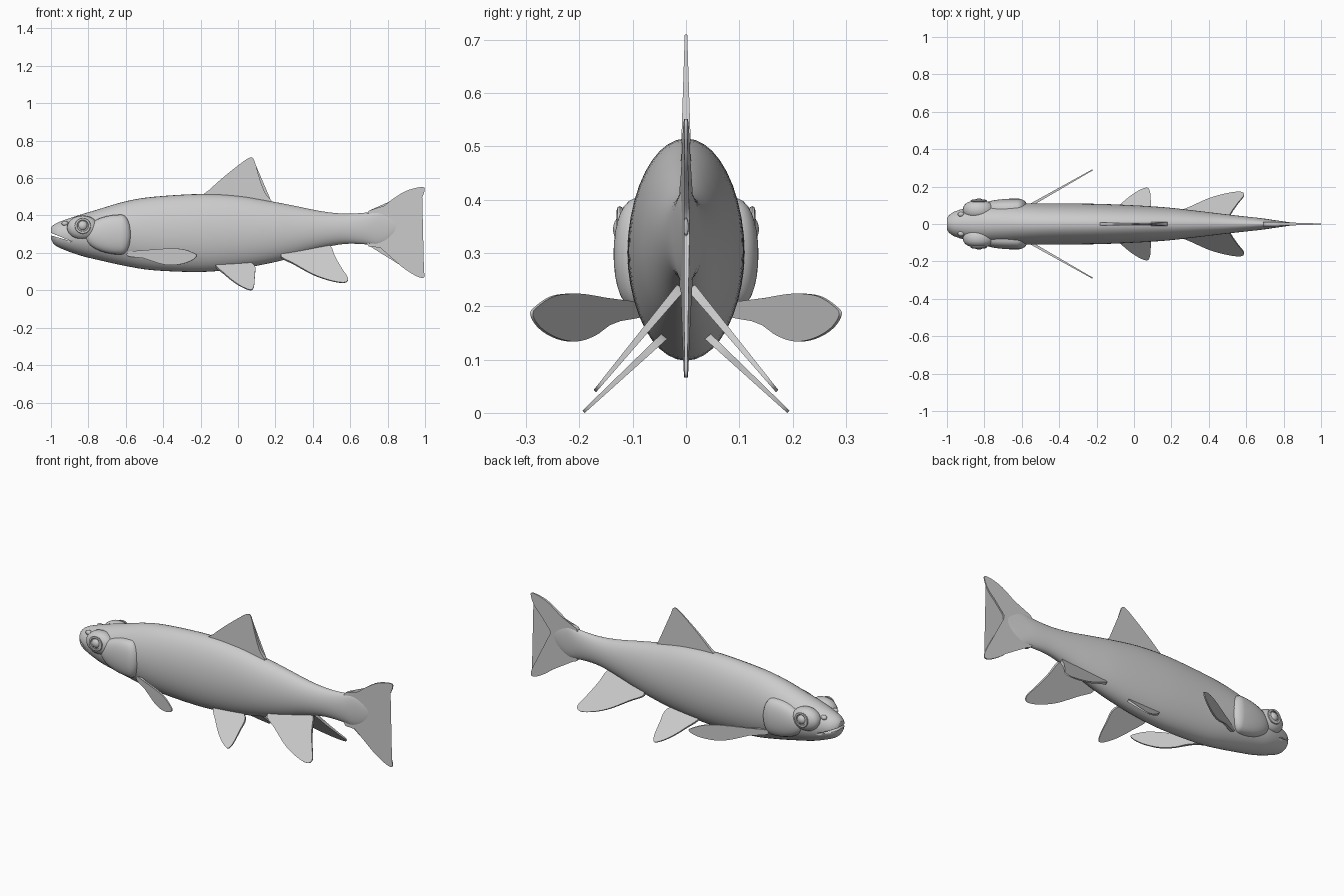
import bpy, bmesh, math
from mathutils import Vector, Matrix

if "Cube" in bpy.data.objects:
    bpy.data.objects.remove(bpy.data.objects["Cube"])


def spline(pts, n, closed=False):
    """Catmull-Rom resampling of tuples of any size."""
    pts = [Vector(p) for p in pts]
    m, out = len(pts), []
    get = (lambda i: pts[i % m]) if closed else (lambda i: pts[max(0, min(m - 1, i))])
    for i in range(m if closed else m - 1):
        a, b, c, d = (get(i + k) for k in (-1, 0, 1, 2))
        for k in range(n):
            t = k / n
            out.append(0.5 * (2 * b + (c - a) * t + (2 * a - 5 * b + 4 * c - d) * t * t
                              + (3 * b - a - 3 * c + d) * t ** 3))
    if not closed:
        out.append(pts[-1])
    return out


def finish(name, bm, mirror=False, angle=40):
    bmesh.ops.recalc_face_normals(bm, faces=bm.faces)
    me = bpy.data.meshes.new(name)
    bm.to_mesh(me)
    bm.free()
    ob = bpy.data.objects.new(name, me)
    bpy.context.collection.objects.link(ob)
    if mirror:
        mod = ob.modifiers.new("Mirror", 'MIRROR')
        mod.use_axis = (False, True, False)
    bpy.ops.object.select_all(action='DESELECT')
    ob.select_set(True)
    bpy.context.view_layer.objects.active = ob
    bpy.ops.object.shade_smooth_by_angle(angle=math.radians(angle))
    return ob


def fin(name, outline, place, normal, thick, mirror=False):
    """Thin plate from a smooth outline; thick(u, v) gives the half thickness."""
    bm = bmesh.new()
    normal = Vector(normal).normalized()
    pts = spline(outline, 5, True)
    sides = [[bm.verts.new(Vector(place(u, v)) + normal * s * thick(u, v))
              for u, v in pts] for s in (-1, 1)]
    n = len(pts)
    for side in sides:
        bm.faces.new(side)
    for i in range(n):
        j = (i + 1) % n
        bm.faces.new((sides[0][i], sides[0][j], sides[1][j], sides[1][i]))
    bmesh.ops.triangulate(bm, faces=[f for f in bm.faces if len(f.verts) > 4])
    return finish(name, bm, mirror)


def blob(name, center, radii, rear=1.0, power=1.0, segs=24):
    """Mirrored ellipsoid; rear shortens its back half, power < 1 flattens its side."""
    bm = bmesh.new()
    bmesh.ops.create_uvsphere(bm, u_segments=segs, v_segments=segs // 2, radius=1,
                              matrix=Matrix.Rotation(math.pi / 2, 4, 'X'))
    for v in bm.verts:
        x, y, z = v.co
        if x > 0:
            x *= rear
        y = math.copysign(abs(y) ** power, y)
        v.co = Vector(center) + Vector((x * radii[0], y * radii[1], z * radii[2]))
    return finish(name, bm, True)


# Body: (x, top, bottom, half width)
stations = [(-1.0, .335, .275, .030), (-.985, .350, .248, .050), (-.95, .368, .225, .070),
            (-.85, .402, .188, .098), (-.75, .432, .163, .106), (-.6, .476, .130, .110),
            (-.45, .500, .107, .110), (-.2, .515, .098, .108), (0, .505, .115, .100),
            (.17, .477, .145, .089), (.3, .452, .178, .075), (.45, .422, .225, .057),
            (.57, .410, .248, .043), (.68, .415, .246, .031), (.75, .425, .240, .021),
            (.82, .400, .275, .011), (.87, .365, .335, .004)]
SEG = 40
bm = bmesh.new()
rings = []
for x, top, bot, w in spline(stations, 4):
    mid, h = (top + bot) / 2, (top - bot) / 2
    ring = []
    for k in range(SEG):
        a = 2 * math.pi * k / SEG
        ring.append(bm.verts.new((x, w * math.cos(a), mid - .01 * h * math.cos(a) ** 2
                                  + h * math.sin(a))))
    rings.append(ring)
for r, s in zip(rings, rings[1:]):
    for k in range(SEG):
        j = (k + 1) % SEG
        bm.faces.new((r[k], r[j], s[j], s[k]))
bm.faces.new(rings[0])
bm.faces.new(rings[-1])
body = finish("body", bm)

# Mouth slit, cut by a thin sloping wedge
bm = bmesh.new()
front, back = [], []
for y in (-.2, .2):
    front += [bm.verts.new((-1.03, y, z)) for z in (.302, .320)]
    back.append(bm.verts.new((-.89, y, .262)))
a, b, c, d = front
bm.faces.new((a, b, d, c))
bm.faces.new((a, c, back[1], back[0]))
bm.faces.new((b, back[0], back[1], d))
bm.faces.new((a, back[0], b))
bm.faces.new((c, d, back[1]))
cutter = finish("mouth_cutter", bm)
# keep the inside of the mouth solid: slit only reaches part of the head
cutter.hide_render = True
cutter.hide_set(True)
mod = body.modifiers.new("Mouth", 'BOOLEAN')
mod.operation = 'DIFFERENCE'
mod.solver = 'EXACT'
mod.object = cutter

# Head details
blob("gill_cover", (-.625, .07, .298), (.20, .066, .108), rear=.28, power=.6, segs=32)
blob("brow", (-.83, .075, .335), (.085, .053, .065), power=.8)
blob("eye", (-.83, .115, .345), (.027, .022, .027))
blob("nostril", (-.925, .052, .357), (.018, .014, .014), segs=12)

# Eye ring
bm = bmesh.new()
loops = []
for i in range(24):
    a = 2 * math.pi * i / 24
    loops.append([bm.verts.new((-.83 + (.036 + .007 * math.cos(b)) * math.cos(a),
                                .124 + .006 * math.sin(b),
                                .345 + (.036 + .007 * math.cos(b)) * math.sin(a)))
                  for b in (2 * math.pi * k / 8 for k in range(8))])
for i in range(24):
    p, q = loops[i], loops[(i + 1) % 24]
    for k in range(8):
        bm.faces.new((p[k], p[(k + 1) % 8], q[(k + 1) % 8], q[k]))
finish("eye_ring", bm, True)

# Upright fins on the centre line
upright = lambda u, v: (u, 0, v)
fin("dorsal_fin", [(-.18, .505), (-.15, .54), (-.08, .603), (0, .667), (.055, .706),
                   (.08, .706), (.095, .67), (.115, .60), (.145, .52), (.18, .47),
                   (.1, .465), (-.05, .485)],
    upright, (0, 1, 0), lambda u, v: .010 - (v - .47) * .032)
fin("tail_fin", [(.69, .412), (.76, .436), (.82, .483), (.90, .532), (.985, .552),
                 (.997, .53), (.97, .475), (.91, .415), (.864, .355), (.89, .29),
                 (.94, .205), (.99, .11), (.995, .07), (.96, .073), (.89, .115),
                 (.82, .175), (.76, .228), (.69, .247)],
    upright, (0, 1, 0), lambda u, v: .012 - (u - .69) * .03)

# Paired fins
fin("pectoral_fin", [(.085, .207), (.13, .211), (.17, .219), (.21, .224), (.25, .219),
                     (.28, .200), (.29, .185), (.275, .160), (.245, .141), (.21, .134),
                     (.175, .145), (.14, .169), (.085, .182)],
    lambda u, v: (-.555 + (u - .1) * 1.76, u, v), (-.49, .87, 0),
    lambda u, v: .008 - (u - .085) * .025, True)
fin("pelvic_fin", [(-.12, .135), (-.07, .085), (-.02, .044), (.03, .014), (.07, .002),
                   (.086, .025), (.09, .08), (.09, .125), (.05, .150), (-.05, .158)],
    lambda u, v: (u, .05 + (.135 - v) * 1.07, v), (0, .68, .73),
    lambda u, v: .003 + v * .03, True)
fin("anal_fin", [(.23, .178), (.30, .140), (.40, .085), (.49, .053), (.565, .041),
                 (.588, .062), (.555, .115), (.52, .175), (.495, .232), (.45, .245),
                 (.35, .235), (.26, .205)],
    lambda u, v: (u, .01 + (.235 - v) * .83, v), (0, .77, .64),
    lambda u, v: .003 + (v - .04) * .03, True)
